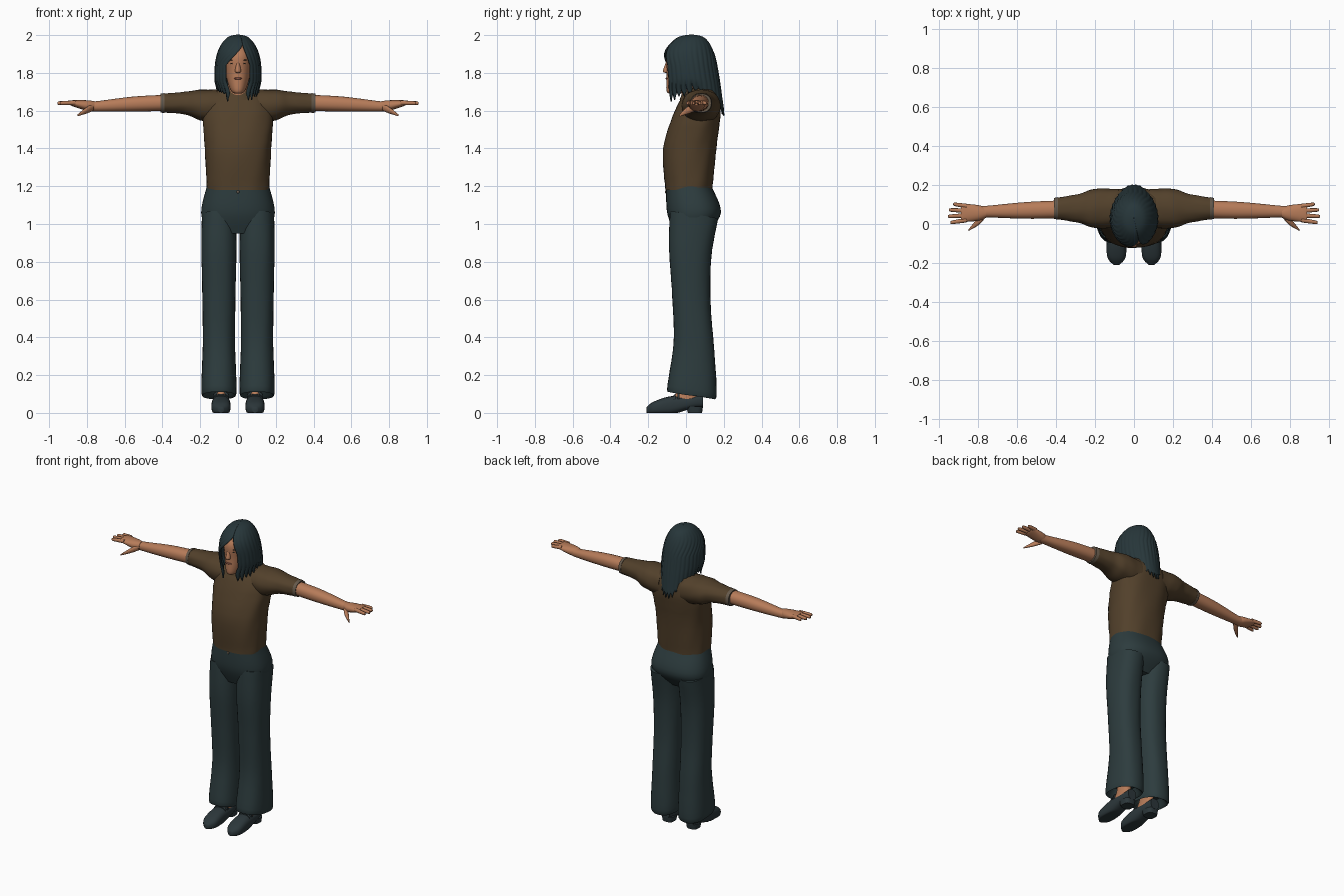
import bpy, bmesh, math, random

random.seed(4)
if "Cube" in bpy.data.objects:
    bpy.data.objects.remove(bpy.data.objects["Cube"])


def material(name, red, green, blue):
    mat = bpy.data.materials.new(name)
    mat.use_nodes = True
    mat.diffuse_color = (red, green, blue, 1)
    shader = next(node for node in mat.node_tree.nodes if node.type == 'BSDF_PRINCIPLED')
    shader.inputs["Base Color"].default_value = mat.diffuse_color
    shader.inputs["Roughness"].default_value = .8
    return mat


SHIRT = material("brown cloth", .085, .052, .024)
TRIM = material("grey brown trim", .13, .1, .07)
CLOTH = material("dark slate cloth", .026, .045, .048)
HAIR = material("dark hair", .02, .037, .042)
LEATHER = material("dark leather", .025, .038, .043)
SKIN = material("skin", .47, .2, .1)
LIPS = material("lips", .27, .09, .06)
DARK = material("dark brown", .03, .025, .02)


def clamp(value):
    return max(0, min(1, value))


def spline(before, start, end, after, u):
    """Catmull-Rom interpolation between start and end."""
    slope_in, slope_out = (end - before) / 2, (after - start) / 2
    ease = u * u * (3 - 2 * u)
    return (start + (end - start) * ease
            + slope_in * u * (1 - u) ** 2 - slope_out * u * u * (1 - u))


def smooth_rings(rings, steps=6):
    padded = [rings[0], *rings, rings[-1]]
    result = []
    for group in zip(padded, padded[1:], padded[2:], padded[3:]):
        for step in range(steps):
            result.append([spline(*values, step / steps) for values in zip(*group)])
    return result + [rings[-1]]


def finish(name, bm, mat, mirror=False, angle=50):
    bmesh.ops.recalc_face_normals(bm, faces=bm.faces)
    mesh = bpy.data.meshes.new(name)
    bm.to_mesh(mesh)
    bm.free()
    mesh.materials.append(mat)
    part = bpy.data.objects.new(name, mesh)
    bpy.context.collection.objects.link(part)
    bpy.ops.object.select_all(action='DESELECT')
    part.select_set(True)
    bpy.context.view_layer.objects.active = part
    bpy.ops.object.shade_smooth_by_angle(angle=math.radians(angle))
    if mirror:
        part.modifiers.new("mirror", 'MIRROR').use_mirror_merge = False
    return part


def bridge(bm, loops, closed):
    for upper, lower in zip(loops, loops[1:]):
        for k in range(0 if closed else 1, len(upper)):
            bm.faces.new((upper[k - 1], upper[k], lower[k], lower[k - 1]))


def loft(name, mat, axis, rings, centre=0, lean=0, mirror=False, sides=32,
         power=2.2, tilt=0, folds=0):
    """Rings are (position on axis, half width, low edge, high edge)."""
    bm = bmesh.new()
    loops = []
    for along, half, low, high in smooth_rings(rings):
        loop = []
        for k in range(sides):
            turn = math.tau * k / sides
            c, s = math.cos(turn), math.sin(turn)
            ripple = 1 + folds * math.sin(3 * turn + 31 * along) * math.sin(5 * turn - 47 * along)
            across = centre + lean * (along - rings[0][0])
            across += half * ripple * math.copysign(abs(c) ** (2 / power), c)
            depth = (high - low) / 2 * ripple * math.copysign(abs(s) ** (2 / power), s)
            depth += (low + high) / 2
            shifted = along + tilt * s
            x, y, z = {'x': (shifted, across, depth), 'y': (across, shifted, depth),
                       'z': (across, depth, shifted)}[axis]
            loop.append(bm.verts.new((x, y, max(z, 0))))
        loops.append(loop)
    bridge(bm, loops, closed=True)
    bm.faces.new(loops[0])
    bm.faces.new(loops[-1])
    return finish(name, bm, mat, mirror)


def blob(name, mat, place, size, mirror=False):
    bm = bmesh.new()
    bmesh.ops.create_uvsphere(bm, u_segments=16, v_segments=8, radius=1)
    bmesh.ops.scale(bm, vec=size, verts=bm.verts)
    bmesh.ops.translate(bm, vec=place, verts=bm.verts)
    finish(name, bm, mat, mirror)


# Shirt
loft("shirt_body", SHIRT, 'z', [
    (1.18, .165, -.11, .14), (1.4, .175, -.12, .16), (1.6, .185, -.06, .185),
    (1.7, .13, 0, .16), (1.72, .07, .01, .12)], sides=48, power=2.4, folds=.014)
loft("sleeve", SHIRT, 'x', [
    (.08, .1, 1.53, 1.71), (.2, .1, 1.55, 1.71), (.28, .075, 1.58, 1.7), (.4, .055, 1.59, 1.69)],
    centre=.08, mirror=True, folds=.02)
loft("sleeve_cuff", TRIM, 'x', [(.39, .058, 1.587, 1.693), (.41, .054, 1.59, 1.69)],
     centre=.08, mirror=True)
loft("collar", SHIRT, 'z', [(1.67, .09, -.035, .12), (1.72, .064, -.015, .1)], tilt=.015)
blob("waist_button", TRIM, (0, -.107, 1.17), (.008, .005, .008))

# Bare arms and hands
loft("arm", SKIN, 'x', [
    (.35, .046, 1.6, 1.685), (.55, .043, 1.595, 1.675), (.75, .03, 1.595, 1.65),
    (.8, .03, 1.6, 1.65)], centre=.076, lean=-.03, mirror=True)
loft("palm", SKIN, 'x', [
    (.76, .025, 1.6, 1.65), (.8, .04, 1.6, 1.655), (.88, .046, 1.625, 1.655),
    (.89, .035, 1.635, 1.65)], centre=.057, mirror=True)
for i, finger in enumerate(("index", "middle", "ring", "little")):
    tip = .955 - .008 * (i - 1.2) ** 2
    loft(finger + "_finger", SKIN, 'x', [
        (.86, .012, 1.63, 1.654), (tip - .01, .009, 1.63, 1.65), (tip, .003, 1.635, 1.643)],
        centre=.02 + .024 * i, lean=.1 * (i - 1.5), mirror=True, sides=12)
loft("thumb", SKIN, 'x', [
    (.765, .015, 1.6, 1.635), (.8, .02, 1.585, 1.62), (.85, .004, 1.57, 1.58)],
    centre=.045, lean=-.9, mirror=True, sides=14)

# Trousers with flared, tilted hems
loft("trouser_hips", CLOTH, 'z', [
    (1.2, .165, -.105, .135), (1.06, .195, -.1, .185), (.95, .16, -.06, .11)],
    sides=48, power=2.4)
loft("trouser_leg", CLOTH, 'z', [
    (1.05, .09, -.085, .17), (.85, .093, -.09, .135), (.6, .087, -.073, .13),
    (.35, .086, -.066, .15), (.1, .092, -.1, .16), (.15, .06, -.06, .11)],
    centre=.101, mirror=True, power=2.4, tilt=-.02, folds=.008)

# Feet and shoes
loft("ankle", SKIN, 'z', [
    (.05, .042, -.09, .07), (.12, .034, -.045, .065), (.2, .034, -.03, .06)],
    centre=.09, mirror=True)
loft("shoe", LEATHER, 'y', [
    (-.21, .015, 0, .03), (-.17, .047, -.01, .06), (-.08, .05, -.01, .088),
    (.02, .044, .02, .086), (.09, .03, .03, .1)], centre=.09, mirror=True, power=2.6)
loft("shoe_heel", LEATHER, 'z', [(0, .037, .01, .085), (.035, .042, 0, .09)],
     centre=.09, mirror=True, power=3)
for y in (-.065, -.045):
    loft("shoe_strap", LEATHER, 'y', [(y, .043, .05, y + .16), (y + .01, .043, .05, y + .165)],
         centre=.09, mirror=True)

# Head and face
loft("neck", SKIN, 'z', [(1.62, .06, -.02, .11), (1.78, .05, -.03, .1)])
loft("head", SKIN, 'z', [
    (1.69, .015, -.09, -.04), (1.71, .04, -.104, .03), (1.8, .067, -.102, .115),
    (1.9, .074, -.102, .13), (1.97, .03, -.03, .07)])
loft("nose", SKIN, 'z', [
    (1.8, .006, -.11, -.09), (1.81, .016, -.122, -.08), (1.86, .007, -.105, -.08)], sides=16)
blob("mouth", LIPS, (0, -.1, 1.77), (.022, .008, .006))
blob("eye", DARK, (.029, -.093, 1.85), (.012, .006, .004), mirror=True)
blob("eyebrow", DARK, (.03, -.094, 1.868), (.017, .006, .003), mirror=True)

# Long parted hair: columns run from the crown to pointed tips
STRANDS, PER_STRAND, CHEEK = 26, 6, 1.77
columns = STRANDS * PER_STRAND
lengths = [random.uniform(-.012, .03) for strand in range(STRANDS + 1)]
bm = bmesh.new()
rows = []
for height, half, front, back in smooth_rings([
        (2, .001, .029, .031), (1.98, .06, -.05, .1), (1.9, .108, -.115, .147),
        (CHEEK, .122, -.115, .175), (1.58, .105, -.1, .2)]):
    # The face opening widens below the off-centre parting
    part = clamp((1.945 - height) * 10)
    gap = .56 * part - .12 * clamp((1.74 - height) * 10)
    drop = max(0, CHEEK - height) / (CHEEK - 1.58)
    row = []
    for k in range(columns + 1):
        turn = .28 * (1 - part) + gap + 2 * (math.pi - gap) * k / columns
        s, c = math.sin(turn), math.cos(turn)
        edge = abs(2 * (k % PER_STRAND) / PER_STRAND - 1)
        tip = 1.7 - .05 * max(c, 0) - .12 * max(-c, 0)
        tip += lengths[k // PER_STRAND] * (1 - edge) + .035 * edge
        groove = 1 - .025 * edge * clamp((2 - height) * 10)
        z = max(height, CHEEK) - drop * (CHEEK - tip)
        y = (front + back) / 2 - (back - front) / 2 * groove * c
        row.append(bm.verts.new((half * groove * s, y, z)))
    rows.append(row)
bridge(bm, rows, closed=False)
hair = finish("hair", bm, HAIR, angle=70)
shell = hair.modifiers.new("thickness", 'SOLIDIFY')
shell.thickness = .008
shell.offset = 0
